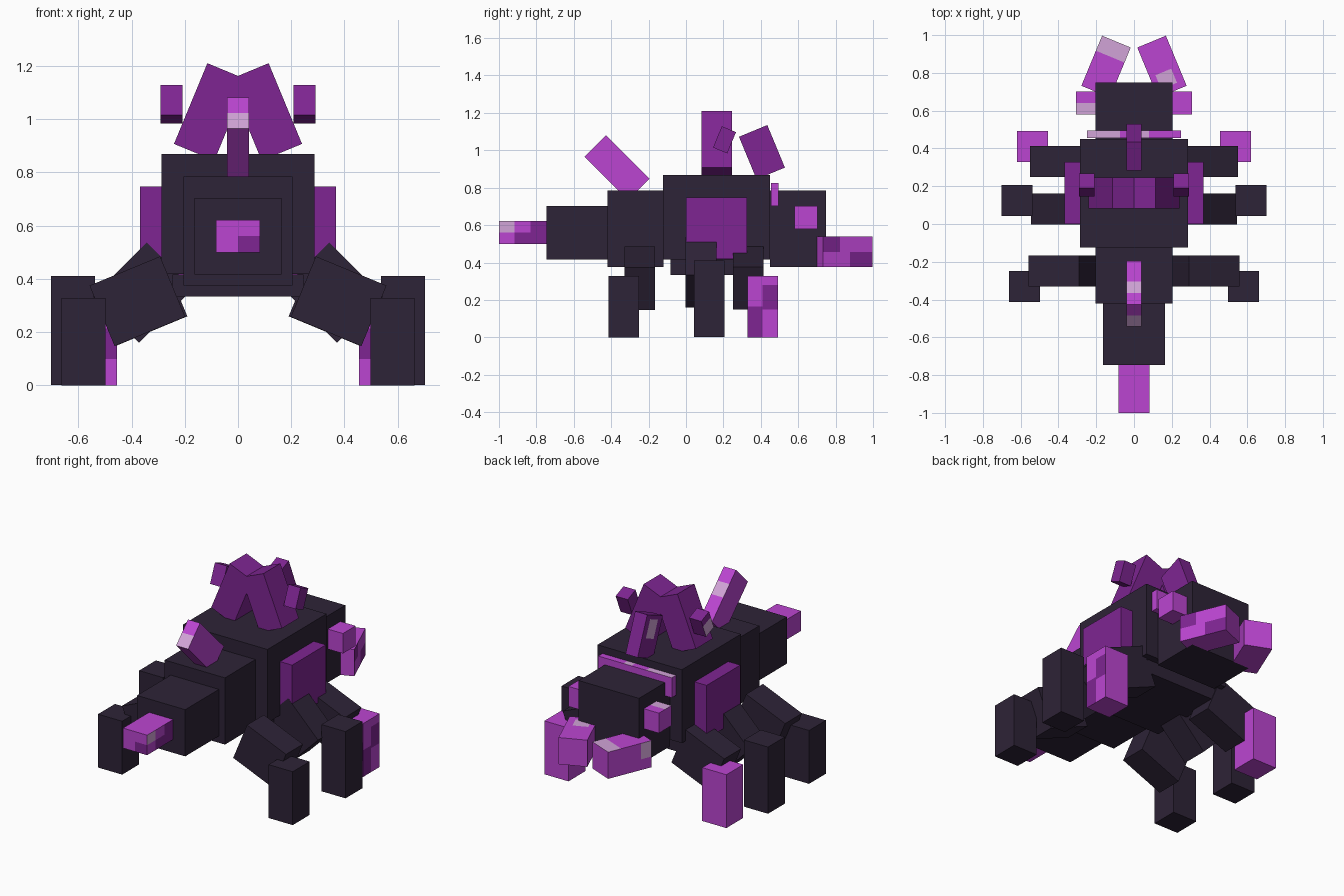
import bpy, bmesh
from math import radians
from mathutils import Vector

if "Cube" in bpy.data.objects:
    bpy.data.objects.remove(bpy.data.objects["Cube"])

U = 0.041  # one block unit


def mat(name, rgb):
    m = bpy.data.materials.new(name)
    m.diffuse_color = (*rgb, 1)
    m.use_nodes = True
    m.node_tree.nodes["Principled BSDF"].inputs["Base Color"].default_value = m.diffuse_color
    return m


DARK, PURPLE, MAGENTA, PALE = range(4)
MATS = [mat("dark_shell", (0.027, 0.0168, 0.038)),
        mat("deep_purple", (0.209, 0.0185, 0.287)),
        mat("bright_magenta", (0.50, 0.060, 0.64)),
        mat("pale_crystal", (0.64, 0.37, 0.68))]


def box(name, size, loc, colour=DARK, rot=(0, 0, 0), patches=()):
    """Box sized in block units. A patch is (face, (u0, u1), (v0, v1), colour),
    in fractions of the face along its two in-plane axes."""
    dims = Vector(size) * U
    bm = bmesh.new()
    bmesh.ops.create_cube(bm, size=1)
    parsed = []
    for face, ur, vr, col in patches:
        axis = "xyz".index(face[1])
        u, v = [a for a in range(3) if a != axis]
        parsed.append((axis, 1 if face[0] == "+" else -1, u, ur, v, vr, col))
        # cut the box along the patch borders
        for a, rng in ((u, ur), (v, vr)):
            for t in rng:
                if 0 < t < 1:
                    co, no = Vector(), Vector()
                    co[a], no[a] = t - 0.5, 1
                    bmesh.ops.bisect_plane(bm, geom=bm.verts[:] + bm.edges[:] + bm.faces[:],
                                           plane_co=co, plane_no=no, dist=1e-5)
    bm.normal_update()
    for f in bm.faces:
        f.material_index = colour
        c = f.calc_center_median() + Vector((0.5, 0.5, 0.5))
        for axis, sign, u, ur, v, vr, col in parsed:
            if f.normal[axis] * sign > 0.9 and ur[0] < c[u] < ur[1] and vr[0] < c[v] < vr[1]:
                f.material_index = col
    for vert in bm.verts:
        vert.co = Vector(vert.co[i] * dims[i] for i in range(3))
    me = bpy.data.meshes.new(name)
    bm.to_mesh(me)
    bm.free()
    for m in MATS:
        me.materials.append(m)
    ob = bpy.data.objects.new(name, me)
    ob.location = loc
    ob.rotation_euler = [radians(r) for r in rot]
    bpy.context.collection.objects.link(ob)
    return ob


def pair(name, size, loc, colour=DARK, rot=(0, 0, 0), right=(), left=()):
    """Mirrored right and left copies of a box."""
    for s, side, patches in ((1, "right", right), (-1, "left", left)):
        box(f"{name}_{side}", size, (loc[0] * s, loc[1], loc[2]), colour,
            (rot[0], rot[1] * s, rot[2] * s), patches)


ALL = (0, 1)

# Body segments, from head to tail
box("head", (10, 7.3, 10), (0, 0.60, 0.58))
box("thorax", (14, 14, 11), (0, 0.163, 0.643))
box("belly_plate", (12, 12, 2), (0, 0.163, 0.375))
box("abdomen_front", (10, 7.3, 10), (0, -0.27, 0.58))
box("abdomen_tail", (8, 8, 7), (0, -0.583, 0.56))
box("collar", (12.2, 1, 3), (0, 0.475, 0.765), MAGENTA,
    patches=[("+z", (0, 0.35), ALL, PALE), ("+z", (0.55, 0.66), ALL, PALE)])
box("stinger", (4, 6.2, 3), (0, -0.873, 0.56), MAGENTA, patches=[
    ("-y", (0.5, 1), (0, 0.5), PURPLE),
    ("+x", (0, 0.33), (0.5, 1), PALE),
    ("+x", (0.33, 0.66), (0, 0.5), PURPLE),
    ("+x", (0.66, 1), ALL, PURPLE),
    ("-x", (0.66, 1), ALL, PURPLE)])

# Head details
pair("mandible", (4, 7, 4), (0.148, 0.833, 0.457), MAGENTA, (0, 0, 22.5),
     right=[("+x", (0, 0.35), (0.5, 1), PURPLE), ("+x", (0.55, 1), (0, 0.5), PURPLE),
            ("+z", (0.2, 0.75), (0.12, 0.4), PALE)],
     left=[("+z", ALL, (0.7, 1), PALE), ("-x", (0, 0.25), (0.4, 1), PALE)])
pair("eye", (3, 3, 3), (0.246, 0.641, 0.642), MAGENTA,
     left=[("+z", ALL, (0, 0.5), PALE)])

# Side plates and growths on the back
pair("side_plate", (2, 8, 8), (0.328, 0.163, 0.583), PURPLE)
pair("back_horn", (4, 4, 8), (0.102, 0.165, 1.027), PURPLE, (0, 22.5 * -1, 0))
pair("horn_lug", (2, 2, 3), (0.25, 0.206, 1.056), PURPLE, (-22.5, 0, 0),
     left=[("-x", ALL, (0, 0.65), PALE)])
box("rear_horn", (2, 4, 6), (0, 0.406, 0.99), PURPLE, (22.5, 0, 0),
    [("-x", (0.25, 0.75), (0.45, 0.9), PALE)])
box("tail_spike", (2, 4, 8), (0, -0.369, 0.907), MAGENTA, (45, 0, 0),
    [("+z", ALL, (0, 0.5), PALE), ("+y", ALL, (0.47, 0.73), PALE)])

# Legs: tilted upper blocks and upright lower blocks
pair("front_leg_upper", (7, 4, 6), (0.378, -0.248, 0.316), DARK, (0, 22.5, 0))
pair("middle_leg_upper", (7, 4, 6), (0.357, 0.08, 0.348), DARK, (0, 45, 0))
pair("rear_leg_upper", (7, 4, 6), (0.37, 0.332, 0.318), DARK, (0, 22.5, 0))
pair("front_leg_lower", (4, 4, 8), (0.58, -0.332, 0.164))
pair("middle_leg_lower", (4, 4, 10), (0.62, 0.124, 0.206))
band = ("-y", ALL, (0.3, 0.65), PURPLE)
pair("rear_leg_lower", (4, 4, 8), (0.537, 0.41, 0.164), MAGENTA,
     right=[band, ("+x", (0.5, 1), (0.45, 0.85), PURPLE), ("+x", (0, 0.5), (0, 0.5), PURPLE)],
     left=[band])
